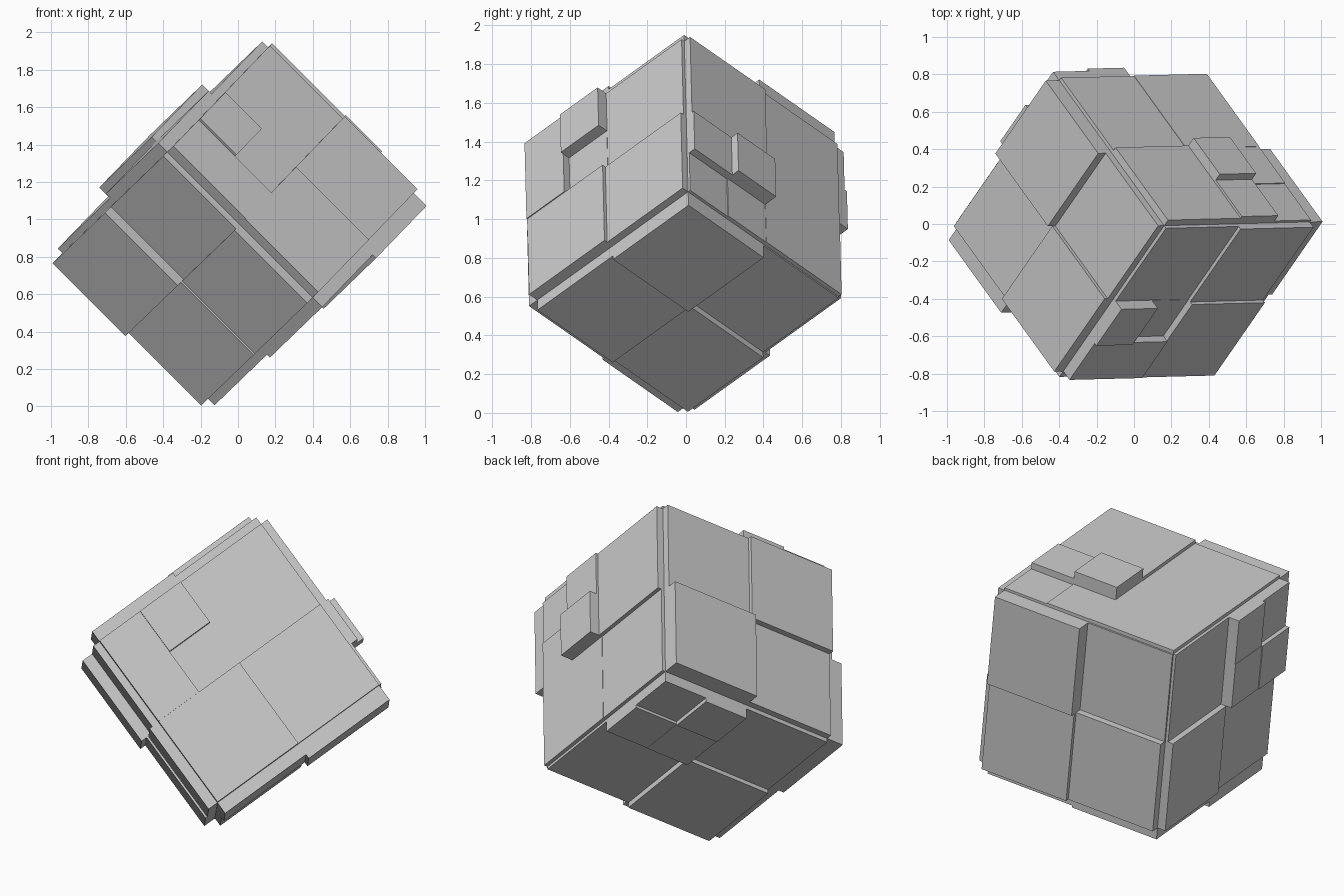
import bpy, bmesh
from mathutils import Vector

if "Cube" in bpy.data.objects:
    bpy.data.objects.remove(bpy.data.objects["Cube"])

# Tilted frame of the cube, balanced on one corner
CENTER = Vector((0, 0, 0.98))
A = Vector((-0.707, -0.018, 0.707)).normalized()
B = Vector((-0.491, -0.709, -0.509))
B = (B - A * B.dot(A)).normalized()
C = B.cross(A)
AXES = (A, B, C)
H = 0.55                                   # half size of the core


def add_box(bm, lo, hi):
    """Box between two corners given in the tilted frame."""
    verts = bmesh.ops.create_cube(bm, size=1)["verts"]
    for v in verts:
        p = [l + (v.co[i] + 0.5) * (h - l) for i, (l, h) in enumerate(zip(lo, hi))]
        v.co = CENTER + sum((AXES[i] * p[i] for i in range(3)), Vector())


def finish(bm, name):
    bmesh.ops.recalc_face_normals(bm, faces=bm.faces)
    mesh = bpy.data.meshes.new(name)
    bm.to_mesh(mesh)
    bm.free()
    bpy.context.collection.objects.link(bpy.data.objects.new(name, mesh))


def tiles(bm, axis, sign, u0, v0, size, grid):
    """2x2 tiles [u low, u high][v low, v high]; a nested list is split again."""
    u_ax, v_ax = [i for i in range(3) if i != axis]
    half = size / 2
    for i in range(2):
        for j in range(2):
            u, v, h = u0 + i * half, v0 + j * half, grid[i][j]
            if isinstance(h, list):
                tiles(bm, axis, sign, u, v, half, h)
                continue
            lo, hi = [0] * 3, [0] * 3
            lo[u_ax], hi[u_ax] = u, u + half
            lo[v_ax], hi[v_ax] = v, v + half
            lo[axis], hi[axis] = sorted((sign * H, sign * h))
            add_box(bm, lo, hi)


# Core cube
bm = bmesh.new()
add_box(bm, (-H,) * 3, (H,) * 3)
finish(bm, "core")

# Tile heights measured from the centre, one grid per face
FACES = {
    "upper_left_tiles": (0, 1, [[0.595, 0.652], [0.618, 0.585]]),
    "lower_right_tiles": (0, -1, [[0.648, 0.56], [0.622, 0.60]]),
    "front_lower_tiles": (1, 1, [[0.61, 0.622], [0.592, 0.656]]),
    "back_upper_tiles": (1, -1, [[[[0.565, 0.57], [0.605, 0.65]], 0.572],
                                 [0.592, 0.57]]),
    "back_lower_tiles": (2, 1, [[0.567, 0.60],
                                [[[0.632, 0.635], [0.615, 0.64]], 0.575]]),
    "front_upper_tiles": (2, -1, [[0.59, 0.61],
                                  [0.57, [[0.572, 0.615], [0.632, 0.615]]]]),
}
for name, (axis, sign, grid) in FACES.items():
    bm = bmesh.new()
    tiles(bm, axis, sign, -H, -H, 2 * H, grid)
    finish(bm, name)
